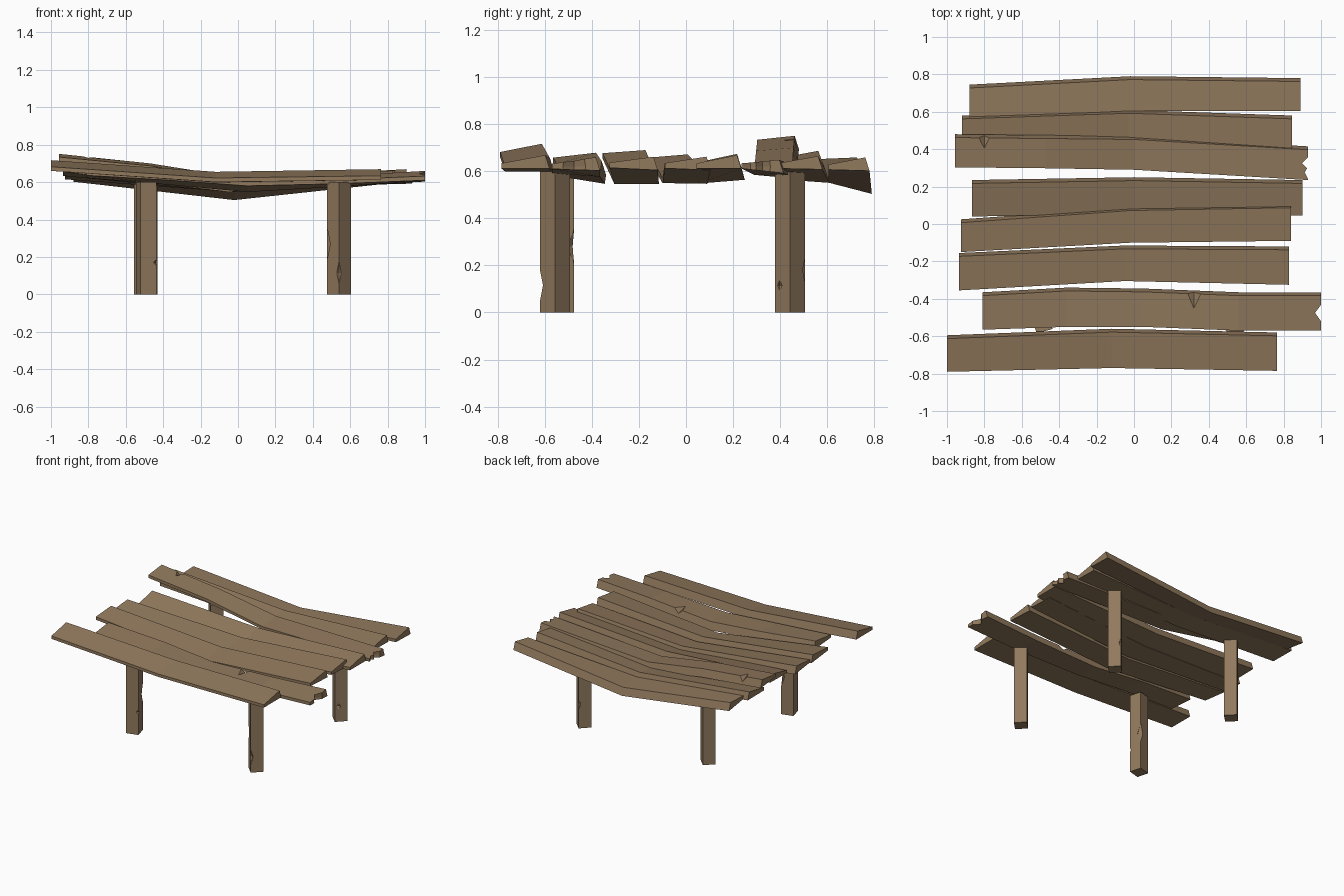
import bpy, bmesh, math
from mathutils import Matrix

if "Cube" in bpy.data.objects:
    bpy.data.objects.remove(bpy.data.objects["Cube"])

wood = bpy.data.materials.new("weathered_wood")
wood.diffuse_color = (0.285, 0.193, 0.11, 1)
wood.use_nodes = True
wood.node_tree.nodes["Principled BSDF"].inputs["Base Color"].default_value = wood.diffuse_color


def make_object(name, bm, notches):
    """Turn bmesh into an object, then chip V-shaped notches out of it."""
    bmesh.ops.recalc_face_normals(bm, faces=bm.faces[:])
    me = bpy.data.meshes.new(name)
    bm.to_mesh(me)
    bm.free()
    me.materials.append(wood)
    ob = bpy.data.objects.new(name, me)
    bpy.context.collection.objects.link(ob)
    for i, (pos, rad) in enumerate(notches):
        cut = octahedron(f"{name}_notch_cutter_{i}", pos, rad)
        mod = ob.modifiers.new("notch", 'BOOLEAN')
        mod.operation = 'DIFFERENCE'
        mod.solver = 'EXACT'
        mod.object = cut
        bpy.context.view_layer.objects.active = ob
        bpy.ops.object.modifier_apply(modifier=mod.name)
        bpy.data.objects.remove(cut)
    return ob


def octahedron(name, pos, rad):
    """Diamond-shaped cutter."""
    bm = bmesh.new()
    ring = [bm.verts.new((pos[0] + rad[0] * c, pos[1] + rad[1] * s, pos[2]))
            for c, s in ((1, 0), (0, 1), (-1, 0), (0, -1))]
    for d in (1, -1):
        tip = bm.verts.new((pos[0], pos[1], pos[2] + d * rad[2]))
        for i in range(4):
            bm.faces.new((ring[i], ring[(i + 1) % 4], tip))
    bmesh.ops.recalc_face_normals(bm, faces=bm.faces[:])
    me = bpy.data.meshes.new(name)
    bm.to_mesh(me)
    bm.free()
    me.materials.append(wood)
    ob = bpy.data.objects.new(name, me)
    bpy.context.collection.objects.link(ob)
    ob.hide_render = True
    return ob


def plank(name, stations, notches=()):
    """Wedge-section board lofted through (x, y front, y back, z front, z back)."""
    bm = bmesh.new()
    rings = []
    for x, yf, yb, zf, zb in stations:
        rings.append([bm.verts.new(p) for p in (
            (x, yf, zf), (x, yb, zb), (x, yb - 0.018, zb + 0.057), (x, yf, zf + 0.022))])
    for a, b in zip(rings, rings[1:]):
        for i in range(4):
            j = (i + 1) % 4
            bm.faces.new((a[i], a[j], b[j], b[i]))
    bm.faces.new(rings[0])
    bm.faces.new(rings[-1])
    make_object(name, bm, notches)


def leg(name, x, y, angle, notches=()):
    """Square post turned about its own axis."""
    bm = bmesh.new()
    bmesh.ops.create_cube(bm, size=1, matrix=(
        Matrix.Translation((x, y, 0.3))
        @ Matrix.Rotation(math.radians(angle), 4, 'Z')
        @ Matrix.Diagonal((0.089, 0.089, 0.6, 1))))
    make_object(name, bm, notches)


# Table boards, front to back
plank("board_1", [(-1, -.79, -.595, .66, .66), (-.12, -.77, -.56, .60, .598),
                  (.765, -.785, -.58, .612, .612)])
plank("board_2", [(-.81, -.565, -.365, .636, .622), (-.36, -.55, -.34, .61, .585),
                  (.05, -.55, -.345, .58, .547), (.56, -.57, -.365, .592, .577),
                  (1, -.57, -.365, .61, .603)],
      [((.32, -.355, .635), (.06, .2, .045)), ((1.001, -.475, .62), (.036, .05, .3))])
plank("board_3", [(-.935, -.355, -.155, .655, .633), (-.05, -.305, -.115, .547, .547),
                  (.83, -.325, -.12, .615, .605)])
plank("board_4", [(-.925, -.15, .025, .637, .615), (-.02, -.10, .09, .55, .547),
                  (.84, -.09, .105, .613, .605)])
plank("board_5", [(-.865, .04, .235, .614, .617), (0, .055, .25, .548, .564),
                  (.9, .045, .235, .612, .612)])
plank("board_6", [(-.958, .303, .48, .712, .694), (-.47, .298, .475, .665, .643),
                  (0, .29, .47, .585, .568), (.93, .235, .415, .612, .592)],
      [((-.8, .475, .735), (.035, .08, .04)), ((.931, .325, .62), (.035, .035, .3)),
       ((.933, .275, .62), (.022, .04, .3))])
plank("board_7", [(-.92, .385, .58, .632, .63), (-.03, .415, .61, .565, .551),
                  (.845, .39, .58, .612, .608)])
plank("board_8", [(-.88, .565, .745, .63, .602), (-.02, .605, .79, .552, .504),
                  (.89, .605, .78, .607, .602)])

# Legs, chipped along their corners
leg("front_left_leg", -.49, -.53, 15,
    [((-.458, -.478, .28), (.028, .028, .075)), ((-.436, -.565, .17), (.016, .016, .02))])
leg("front_right_leg", .54, -.557, 45,
    [((.478, -.557, .27), (.028, .035, .08)), ((.54, -.621, .115), (.03, .022, .065))])
leg("back_left_leg", -.494, .442, 45)
leg("back_right_leg", .54, .442, 45,
    [((.56, .398, .115), (.018, .018, .025)), ((.54, .506, .18), (.02, .018, .05))])
